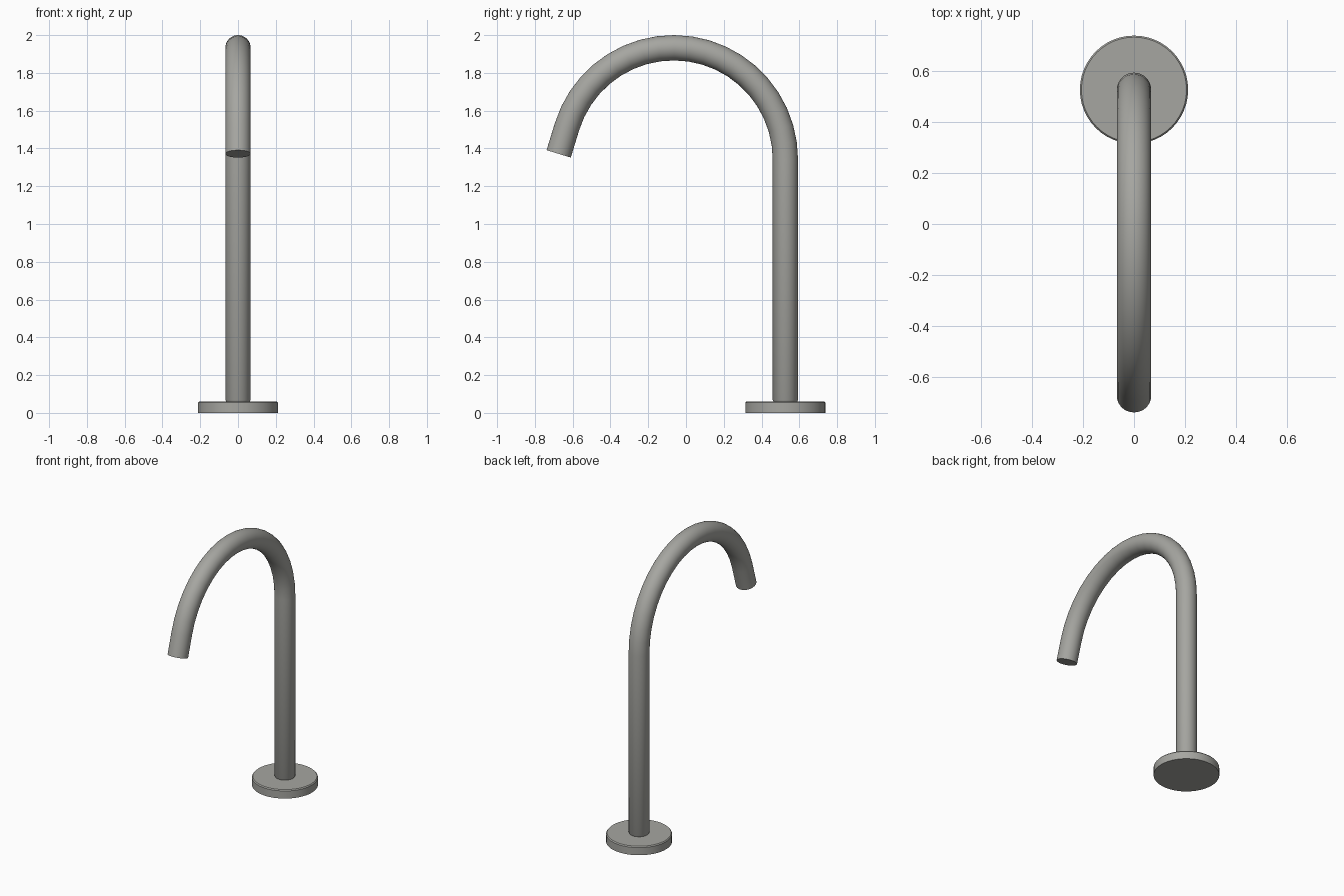
import bpy, bmesh, math
from mathutils import Vector

if "Cube" in bpy.data.objects:
    bpy.data.objects.remove(bpy.data.objects["Cube"], do_unlink=True)

# Brushed metal
metal = bpy.data.materials.new("brushed_metal")
metal.use_nodes = True
COLOUR = (0.38, 0.38, 0.355, 1)
metal.diffuse_color = COLOUR
metal.node_tree.nodes["Principled BSDF"].inputs["Base Color"].default_value = COLOUR

COLUMN_Y = 0.526
TUBE_R = 0.067
BEND_R = 0.591


def sweep(name, stations, sides):
    """Skin round rings along (y, z, tilt, radius) stations, capping both ends."""
    bm = bmesh.new()
    rings = []
    for y, z, tilt, r in stations:
        across = Vector((0, math.cos(tilt), math.sin(tilt)))
        ring = []
        for i in range(sides):
            a = math.tau * i / sides
            ring.append(bm.verts.new(Vector((r * math.sin(a), y, z)) + across * r * math.cos(a)))
        rings.append(ring)
    for low, high in zip(rings, rings[1:]):
        for i in range(sides):
            j = (i + 1) % sides
            bm.faces.new((low[i], low[j], high[j], high[i]))
    bm.faces.new(rings[0])
    bm.faces.new(rings[-1])
    bmesh.ops.recalc_face_normals(bm, faces=bm.faces)
    mesh = bpy.data.meshes.new(name)
    bm.to_mesh(mesh)
    bm.free()
    mesh.materials.append(metal)
    obj = bpy.data.objects.new(name, mesh)
    bpy.context.collection.objects.link(obj)
    bpy.ops.object.select_all(action='DESELECT')
    obj.select_set(True)
    bpy.context.view_layer.objects.active = obj
    bpy.ops.object.shade_smooth_by_angle(angle=math.radians(35))
    return obj


# Base flange with a small chamfer on the top rim
sweep("base_flange", [(COLUMN_Y, z, 0, r) for z, r in
                      ((0, 0.212), (0.054, 0.212), (0.061, 0.206))], 48)

# Spout: straight column, round bend, short straight outlet
bend_y = COLUMN_Y - BEND_R
bend_z = 2 - TUBE_R - BEND_R
end = math.radians(163)
steps = 20
path = [(COLUMN_Y, 0.058, 0, TUBE_R - 0.006), (COLUMN_Y, 0.068, 0, TUBE_R)]
for k in range(steps + 1):
    t = end * k / steps
    path.append((bend_y + BEND_R * math.cos(t), bend_z + BEND_R * math.sin(t), t, TUBE_R))
y, z, t, r = path[-1]
outlet = 0.15
path.append((y - outlet * math.sin(t), z + outlet * math.cos(t), t, r))
sweep("spout_tube", path, 32)
